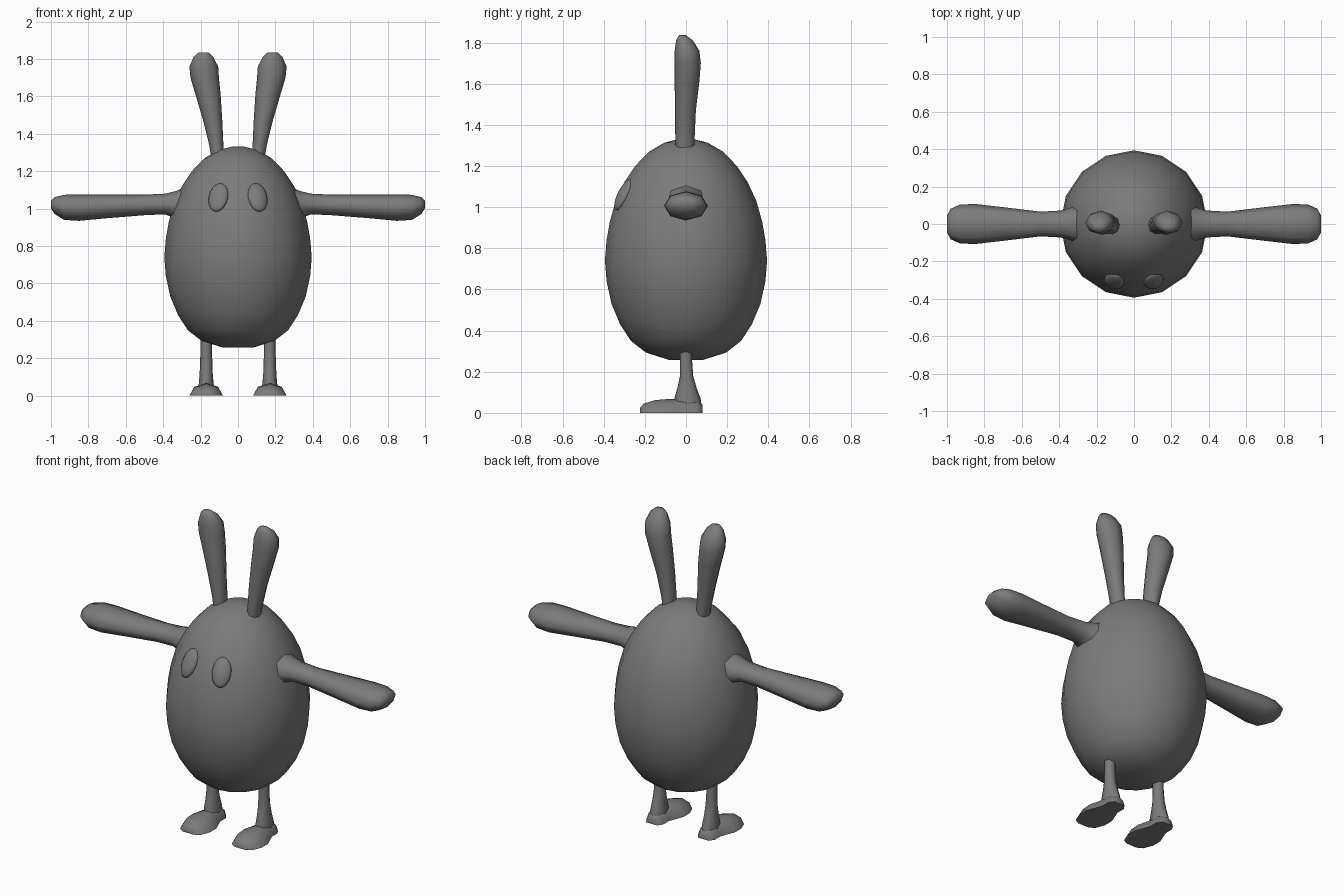
import bpy
import bmesh
import math
from mathutils import Vector, Euler

cube = bpy.data.objects.get("Cube")
if cube:
    bpy.data.objects.remove(cube, do_unlink=True)

# One plain grey for the whole figure
grey = bpy.data.materials.new("plain grey")
grey.use_nodes = True
grey.diffuse_color = (0.2, 0.2, 0.2, 1)
grey.node_tree.nodes["Principled BSDF"].inputs["Base Color"].default_value = (0.2, 0.2, 0.2, 1)


def finish(name, bm, angle=65):
    """Turn a bmesh into a smooth shaded object."""
    bmesh.ops.recalc_face_normals(bm, faces=bm.faces)
    mesh = bpy.data.meshes.new(name)
    bm.to_mesh(mesh)
    bm.free()
    mesh.materials.append(grey)
    obj = bpy.data.objects.new(name, mesh)
    bpy.context.collection.objects.link(obj)
    bpy.ops.object.select_all(action="DESELECT")
    obj.select_set(True)
    bpy.context.view_layer.objects.active = obj
    bpy.ops.object.shade_smooth_by_angle(angle=math.radians(angle))
    return obj


def loft(name, sections, u, v, sides=8, flat_base=False, angle=65):
    """Skin oval rings given as (centre, half size along u, half size along v)."""
    bm = bmesh.new()
    rings = []
    for centre, hu, hv in sections:
        ring = []
        for i in range(sides):
            a = math.tau * i / sides
            s = max(math.sin(a), 0) if flat_base else math.sin(a)
            ring.append(bm.verts.new(Vector(centre) + u * hu * math.cos(a) + v * hv * s))
        rings.append(ring)
    for lower, upper in zip(rings, rings[1:]):
        for i in range(sides):
            j = (i + 1) % sides
            bm.faces.new((lower[i], lower[j], upper[j], upper[i]))
    bm.faces.new(rings[0])
    bm.faces.new(rings[-1])
    return finish(name, bm, angle)


X, Y, Z = Vector((1, 0, 0)), Vector((0, 1, 0)), Vector((0, 0, 1))

# Egg body: (height, radius)
egg = [(0.257, 0.08), (0.293, 0.195), (0.35, 0.268), (0.43, 0.32), (0.53, 0.362),
       (0.64, 0.386), (0.74, 0.394), (0.84, 0.386), (0.93, 0.37), (1.03, 0.342),
       (1.12, 0.3), (1.2, 0.247), (1.27, 0.18), (1.313, 0.105), (1.332, 0.03)]
loft("body", [((0, 0, z), r, r) for z, r in egg], X, Y, sides=16)

# Arm: (x, z, half depth, half height)
arm = [(0.27, 1.01, 0.12, 0.11), (0.33, 1.02, 0.09, 0.075), (0.39, 1.025, 0.072, 0.055),
       (0.5, 1.02, 0.066, 0.055), (0.7, 1.012, 0.09, 0.063), (0.85, 1.006, 0.107, 0.071),
       (0.93, 1.007, 0.104, 0.067), (0.98, 1.016, 0.082, 0.045), (1.0, 1.022, 0.045, 0.02)]

# Ear: (x, y, z, half width, half depth)
ear = [(0.108, -0.005, 1.27, 0.034, 0.048), (0.116, -0.005, 1.34, 0.038, 0.047),
       (0.135, -0.003, 1.47, 0.051, 0.051), (0.16, 0.005, 1.61, 0.067, 0.06),
       (0.178, 0.008, 1.7, 0.076, 0.064), (0.183, 0.005, 1.76, 0.077, 0.06),
       (0.185, -0.008, 1.812, 0.052, 0.04), (0.185, -0.018, 1.836, 0.026, 0.016)]

# Leg: (y, z, half width, half depth)
leg = [(0, 0.33, 0.03, 0.03), (0, 0.25, 0.03, 0.03), (0.003, 0.18, 0.033, 0.032),
       (0.005, 0.12, 0.035, 0.047), (0.007, 0.07, 0.039, 0.064), (0.01, 0.02, 0.045, 0.068)]

# Foot: (y, half width, height)
foot = [(-0.224, 0.035, 0.025), (-0.205, 0.068, 0.045), (-0.15, 0.09, 0.062),
        (-0.09, 0.09, 0.067), (-0.04, 0.07, 0.068), (0.0, 0.055, 0.07),
        (0.05, 0.056, 0.065), (0.08, 0.036, 0.04)]

for side, s in (("left", 1), ("right", -1)):
    loft(side + "_arm", [((s * x, 0, z), hy, hz) for x, z, hy, hz in arm], Y, Z)
    loft(side + "_ear", [((s * x, y, z), hx, hy) for x, y, z, hx, hy in ear], X, Y)
    loft(side + "_leg", [((s * 0.17, y, z), hx, hy) for y, z, hx, hy in leg], X, Y)
    loft(side + "_foot", [((s * 0.17, y, 0), hx, h) for y, hx, h in foot],
         X, Z, flat_base=True, angle=60)

    # Eye: flattened oval lying on the slope of the egg
    bm = bmesh.new()
    bmesh.ops.create_uvsphere(bm, u_segments=16, v_segments=10, radius=1)
    turn = Euler((math.radians(-27), 0, s * math.radians(18))).to_matrix()
    for vert in bm.verts:
        p = Vector((vert.co.x * 0.054, vert.co.y * 0.026, vert.co.z * 0.084))
        vert.co = turn @ p + Vector((s * 0.105, -0.304, 1.06))
    finish(side + "_eye", bm)
